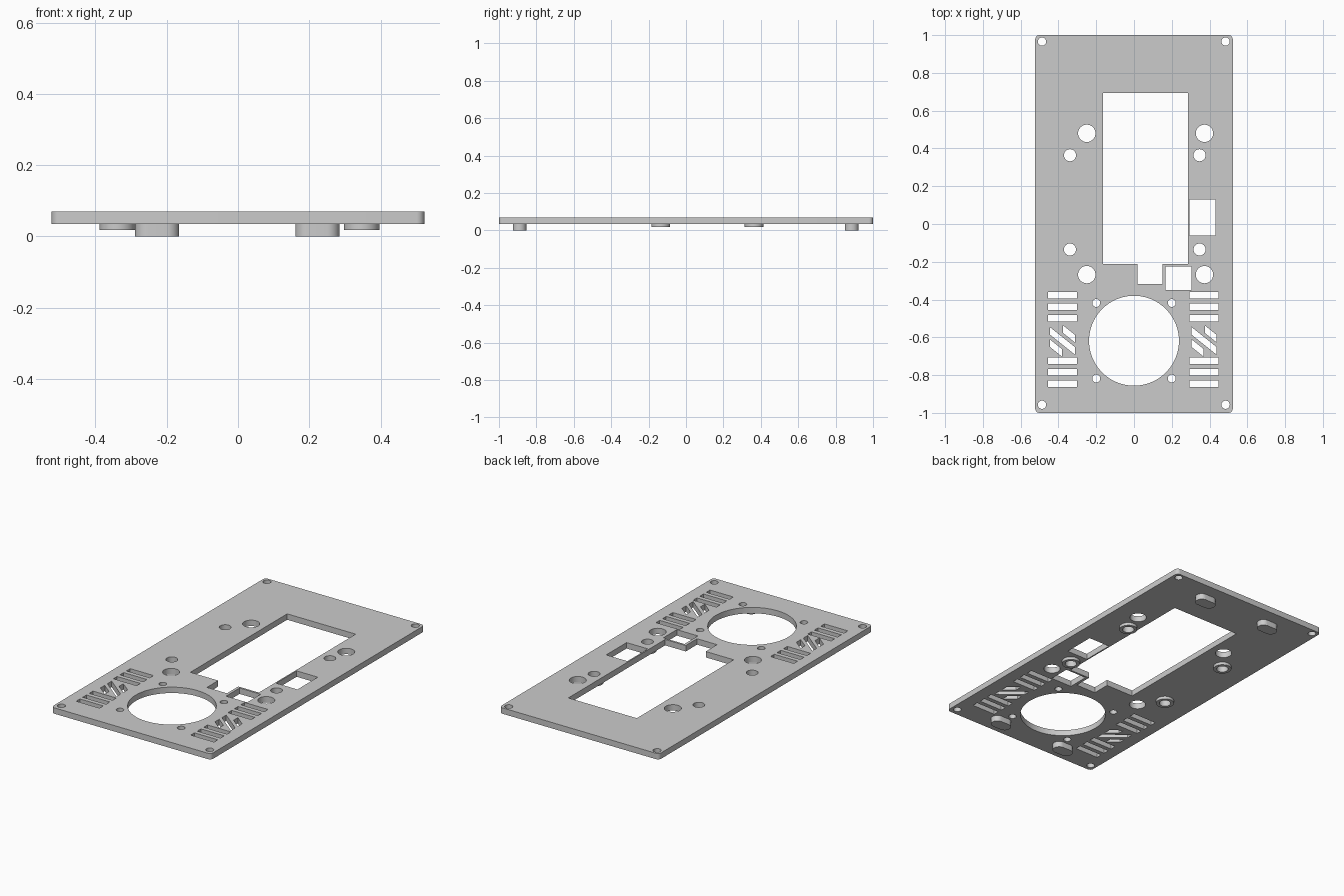
import bpy, bmesh
from math import cos, sin, pi

if "Cube" in bpy.data.objects:
    bpy.data.objects.remove(bpy.data.objects["Cube"])

grey = bpy.data.materials.new("plain grey")
grey.use_nodes = True
COLOUR = (0.6, 0.6, 0.6, 1)
grey.diffuse_color = COLOUR
grey.node_tree.nodes["Principled BSDF"].inputs["Base Color"].default_value = COLOUR

BOTTOM, TOP = 0.035, 0.07


# 2D outlines, all counter-clockwise
def circle(x, y, r, n=32):
    return [(x + r * cos(2 * pi * i / n), y + r * sin(2 * pi * i / n)) for i in range(n)]


def rect(x0, x1, y0, y1):
    return [(x0, y0), (x1, y0), (x1, y1), (x0, y1)]


def rounded(x, y, hx, hy, r, steps=8):
    pts = []
    for k, (sx, sy) in enumerate([(1, 1), (-1, 1), (-1, -1), (1, -1)]):
        for i in range(steps + 1):
            a = (k + i / steps) * pi / 2
            pts.append((x + sx * (hx - r) + r * cos(a), y + sy * (hy - r) + r * sin(a)))
    return pts


def slant(x0, x1, y, height=0.04, slope=-0.8):
    y1 = y + slope * (x1 - x0)
    return [(x0, y - height), (x1, y1 - height), (x1, y1), (x0, y)]


def prisms(name, outlines, z0, z1):
    bm = bmesh.new()
    for pts in outlines:
        low = [bm.verts.new((x, y, z0)) for x, y in pts]
        high = [bm.verts.new((x, y, z1)) for x, y in pts]
        bm.faces.new(low[::-1])
        bm.faces.new(high)
        for i in range(len(pts)):
            j = (i + 1) % len(pts)
            bm.faces.new((low[i], low[j], high[j], high[i]))
    bmesh.ops.remove_doubles(bm, verts=bm.verts, dist=1e-5)
    bmesh.ops.recalc_face_normals(bm, faces=bm.faces)
    mesh = bpy.data.meshes.new(name)
    bm.to_mesh(mesh)
    bm.free()
    mesh.materials.append(grey)
    obj = bpy.data.objects.new(name, mesh)
    bpy.context.collection.objects.link(obj)
    return obj


def cut(obj, outlines):
    cutter = prisms("cutter", outlines, -0.1, 0.2)
    cutter.hide_render = True
    mod = obj.modifiers.new("openings", "BOOLEAN")
    mod.operation, mod.solver, mod.object = "DIFFERENCE", "EXACT", cutter
    bpy.context.view_layer.update()
    result = bpy.data.meshes.new_from_object(
        obj.evaluated_get(bpy.context.evaluated_depsgraph_get()))
    obj.modifiers.clear()
    obj.data = result
    bpy.data.objects.remove(cutter)


def smooth(obj):
    bpy.ops.object.select_all(action="DESELECT")
    obj.select_set(True)
    bpy.context.view_layer.objects.active = obj
    bpy.ops.object.shade_smooth_by_angle(angle=0.6)


# Large window with a notch in its lower edge, and two connector ports
openings = [
    [(-0.164, -0.212), (0.019, -0.212), (0.019, -0.318), (0.15, -0.318),
     (0.15, -0.212), (0.285, -0.212), (0.285, 0.694), (-0.164, 0.694)],
    rect(0.167, 0.305, -0.35, -0.224),
    rect(0.293, 0.432, -0.061, 0.13),
]

# Fan opening with its four screw holes
FAN_Y = -0.618
openings.append(circle(0, FAN_Y, 0.238, 96))
openings += [circle(sx * 0.2, FAN_Y + sy * 0.2, 0.021) for sx in (-1, 1) for sy in (-1, 1)]

# Corner screw holes
openings += [circle(x, y, 0.022) for x in (-0.487, 0.485) for y in (-0.957, 0.966)]

# Large round holes, and smaller ones that pass through the bosses
openings += [circle(x, y, 0.046) for x in (-0.25, 0.373) for y in (-0.268, 0.48)]
boss_points = [(x, y) for x in (-0.339, 0.347) for y in (-0.135, 0.364)]
openings += [circle(x, y, 0.032) for x, y in boss_points]

# Vents: straight slots above and below three slanted slots, on both sides
for x in (-0.455, 0.295):
    for start in (-0.359, -0.707):
        for i in range(3):
            y = start - i * 0.061
            openings.append(rect(x, x + 0.153, y - 0.035, y))
    openings.append(slant(x + 0.01, x + 0.143, -0.546))
    openings.append(slant(x + 0.08, x + 0.143, -0.537))
    openings.append(slant(x + 0.01, x + 0.073, -0.611))

plate = prisms("base_plate", [rounded(0, 0, 0.523, 1.0, 0.022)], BOTTOM, TOP)
cut(plate, openings)
smooth(plate)

# Mounting bosses under the plate
for i, (x, y) in enumerate(boss_points):
    boss = prisms(f"mounting_boss_{i + 1}", [circle(x, y, 0.05)], 0.018, BOTTOM)
    cut(boss, [circle(x, y, 0.032)])
    smooth(boss)

# Rounded feet
for side, x in (("right", -0.227), ("left", 0.223)):
    for end, y in (("front", -0.89), ("back", 0.886)):
        smooth(prisms(f"{end}_{side}_foot", [rounded(x, y, 0.062, 0.036, 0.0355)], 0, BOTTOM))
